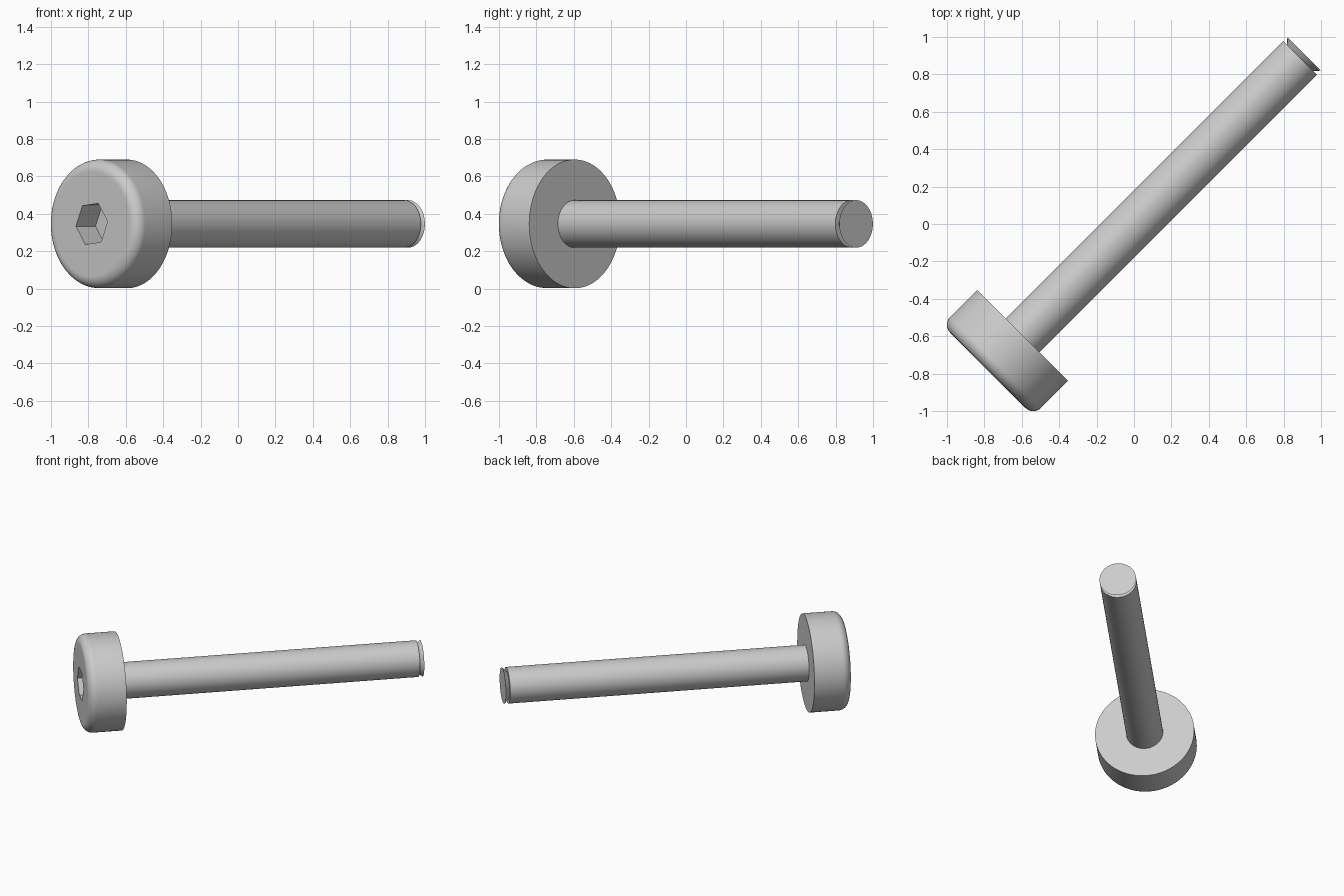
import bpy
import bmesh
from math import cos, sin, pi, radians, sqrt
from mathutils import Matrix, Vector

if "Cube" in bpy.data.objects:
    bpy.data.objects.remove(bpy.data.objects["Cube"])

GREY = (0.6, 0.6, 0.6, 1.0)
metal = bpy.data.materials.new("grey metal")
metal.use_nodes = True
metal.diffuse_color = GREY
metal.node_tree.nodes["Principled BSDF"].inputs["Base Color"].default_value = GREY

# Bolt frame: local z runs along the bolt, diagonally across the ground
AXIS = Vector((1, 1, 0)) / sqrt(2)
SIDE = Vector((1, -1, 0)) / sqrt(2)
FRAME = Matrix((SIDE, AXIS.cross(SIDE), AXIS)).transposed().to_4x4()
FRAME.translation = (0, 0, 0.346)

HEAD_R, HEAD_FRONT, HEAD_BACK, FILLET = 0.344, -1.106, -0.8415, 0.06
SHAFT_R, SHAFT_END, TIP_END = 0.127, 1.256, 1.286
SOCKET_R, SOCKET_DEPTH, SOCKET_TURN = 0.12, 0.148, radians(-6)


def lathe(name, profile, sides=96, start=0.0):
    """Closed solid of revolution from (radius, position) pairs, capped at both ends."""
    bm = bmesh.new()
    angles = [start + 2 * pi * i / sides for i in range(sides)]
    rings = [[bm.verts.new((r * cos(a), r * sin(a), z)) for a in angles]
             for r, z in profile]
    for low, high in zip(rings, rings[1:]):
        for i in range(sides):
            j = (i + 1) % sides
            bm.faces.new((low[i], low[j], high[j], high[i]))
    bm.faces.new(rings[0][::-1])
    bm.faces.new(rings[-1])
    bmesh.ops.recalc_face_normals(bm, faces=bm.faces)
    mesh = bpy.data.meshes.new(name)
    bm.to_mesh(mesh)
    bm.free()
    mesh.materials.append(metal)
    obj = bpy.data.objects.new(name, mesh)
    obj.matrix_world = FRAME
    bpy.context.collection.objects.link(obj)
    return obj


def activate(obj):
    bpy.ops.object.select_all(action="DESELECT")
    obj.select_set(True)
    bpy.context.view_layer.objects.active = obj


# Head: cylinder with a rounded front rim
arc = [i * pi / 24 for i in range(13)]
rim = [(HEAD_R - FILLET + FILLET * sin(a), HEAD_FRONT + FILLET - FILLET * cos(a))
       for a in arc]
head = lathe("head", rim + [(HEAD_R, HEAD_BACK)])

# Hexagonal socket cut into the head
cutter = lathe("socket_cutter",
               [(SOCKET_R, HEAD_FRONT - 0.1), (SOCKET_R, HEAD_FRONT + SOCKET_DEPTH)],
               sides=6, start=SOCKET_TURN)
cutter.hide_render = True
cut = head.modifiers.new("socket", "BOOLEAN")
cut.operation = "DIFFERENCE"
cut.solver = "EXACT"
cut.object = cutter
activate(head)
bpy.ops.object.modifier_apply(modifier=cut.name)
bpy.data.objects.remove(cutter)

# Shaft, and the end disc that narrows back toward it
shaft = lathe("shaft", [(SHAFT_R, HEAD_BACK - 0.005), (SHAFT_R, SHAFT_END)])
tip = lathe("end_disc", [(SHAFT_R - (TIP_END - SHAFT_END), SHAFT_END - 0.001),
                         (SHAFT_R, TIP_END)])

# Smooth round surfaces, flat end faces
for part in (head, shaft, tip):
    activate(part)
    bpy.ops.object.shade_smooth_by_angle(angle=radians(30))
    for face in part.data.polygons:
        if abs(face.normal.z) > 0.999:
            face.use_smooth = False
